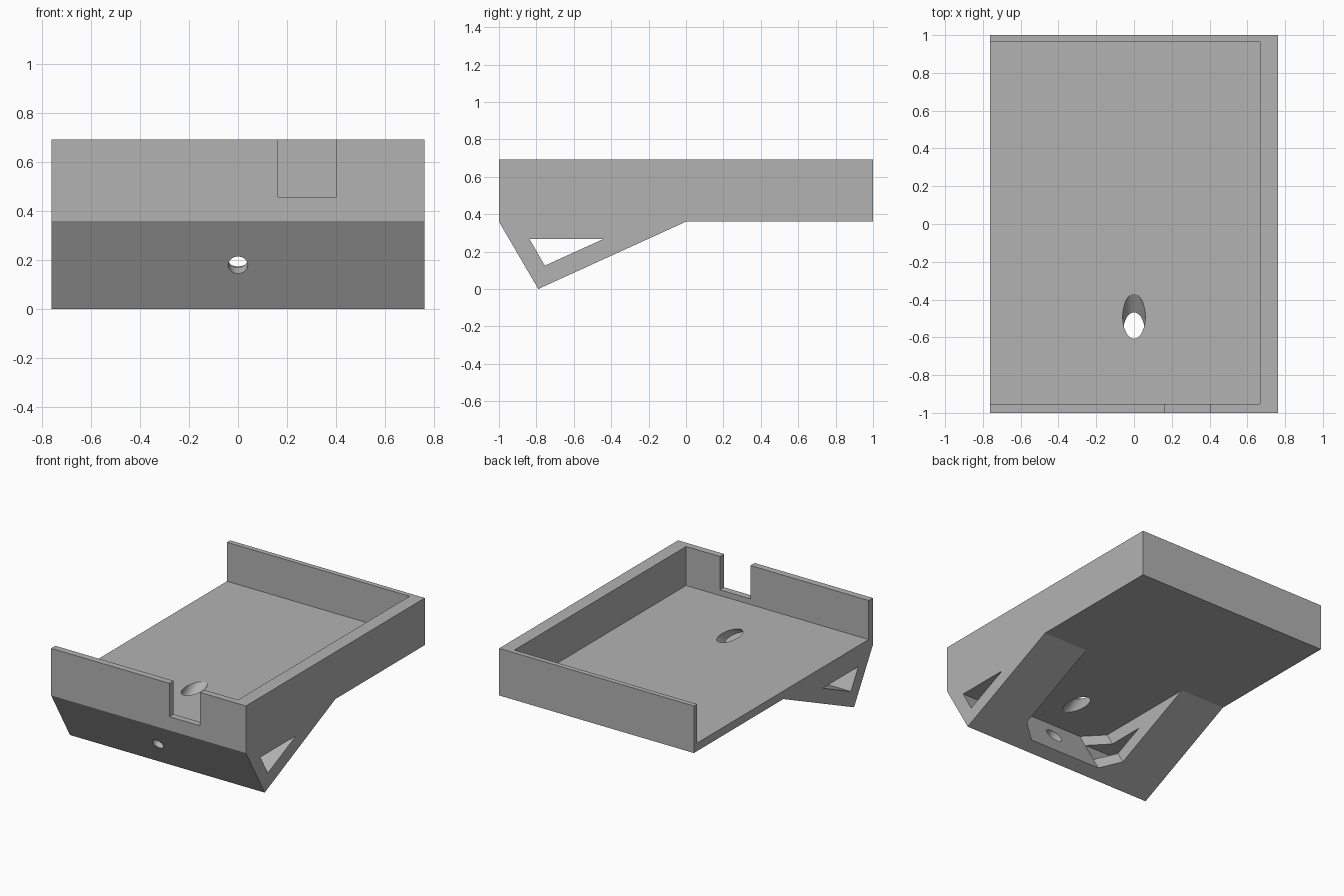
import bpy
import bmesh
import math
from mathutils import Vector

if "Cube" in bpy.data.objects:
    bpy.data.objects.remove(bpy.data.objects["Cube"], do_unlink=True)

grey = bpy.data.materials.new("plain grey")
grey.use_nodes = True
grey.diffuse_color = (0.448, 0.448, 0.448, 1)
grey.node_tree.nodes["Principled BSDF"].inputs["Base Color"].default_value = grey.diffuse_color

HALF_W = 0.762
TRAY_Z = 0.36      # underside of the tray
TOP_Z = 0.693
FLOOR_Z = 0.417
APEX_Y = -0.79
LEAN = (1 + APEX_Y) / TRAY_Z   # y travelled per unit of descent on the slanted front


def prism(name, points, sweep):
    """Solid made by sweeping a flat outline along a vector."""
    bm = bmesh.new()
    base = [bm.verts.new(p) for p in points]
    end = [bm.verts.new(Vector(p) + Vector(sweep)) for p in points]
    bm.faces.new(base)
    bm.faces.new(end[::-1])
    for i in range(len(base)):
        j = (i + 1) % len(base)
        bm.faces.new((base[j], base[i], end[i], end[j]))
    bmesh.ops.recalc_face_normals(bm, faces=bm.faces)
    mesh = bpy.data.meshes.new(name)
    bm.to_mesh(mesh)
    bm.free()
    mesh.materials.append(grey)
    obj = bpy.data.objects.new(name, mesh)
    bpy.context.collection.objects.link(obj)
    return obj


def side_prism(name, outline, half):
    return prism(name, [(-half, y, z) for y, z in outline], (2 * half, 0, 0))


def box(name, low, high):
    (x0, y0, z0), (x1, y1, z1) = low, high
    return prism(name, [(x0, y0, z0), (x1, y0, z0), (x1, y1, z0), (x0, y1, z0)],
                 (0, 0, z1 - z0))


def rod(name, start, direction, radius, length, sides=48):
    """Round cutter running from a start point along a direction."""
    turn = direction.to_track_quat('Z', 'Y')
    ring = [start + turn @ Vector((radius * math.cos(a), radius * math.sin(a), 0))
            for a in (math.tau * i / sides for i in range(sides))]
    return prism(name, ring, direction * length)


def carve(obj, cutters):
    bpy.ops.object.select_all(action='DESELECT')
    obj.select_set(True)
    bpy.context.view_layer.objects.active = obj
    for cutter in cutters:
        cutter.hide_render = True
        mod = obj.modifiers.new("cut", 'BOOLEAN')
        mod.operation = 'DIFFERENCE'
        mod.solver = 'EXACT'
        mod.object = cutter
        bpy.ops.object.modifier_apply(modifier=mod.name)
        bpy.data.objects.remove(cutter, do_unlink=True)
    bpy.ops.object.shade_smooth_by_angle(angle=math.radians(25))


# Screw axis, square to the slanted front
inward = Vector((0, TRAY_Z, 1 + APEX_Y)).normalized()
screw = Vector((0, APEX_Y - 0.18 * LEAN, 0.18))

# Tray with one open end, a notched front wall and an access hole in the floor
tray = box("tray", (-HALF_W, -1, TRAY_Z), (HALF_W, 1, TOP_Z))
carve(tray, [
    box("tray_cavity", (-1, -0.953, FLOOR_Z), (0.667, 0.965, 1)),
    box("notch", (0.163, -1.1, 0.457), (0.402, -0.9, 1)),
    rod("access_hole", screw + inward * 0.2, inward, 0.06, 0.6),
])

# Wedge bracket under the tray
bracket = side_prism("wedge_bracket", [(-1, TRAY_Z), (APEX_Y, 0), (0, TRAY_Z)], HALF_W)

# Pocket with chamfered corners, swept parallel to the slanted front
high, low = 0.5, -0.3
front = -0.893 + (TRAY_Z - high) * LEAN
half_plan = [(0.41, 2), (0.41, front + 0.13), (0.285, front)]
plan = half_plan + [(-x, y) for x, y in reversed(half_plan)]
pocket = prism("pocket", [(x, y, high) for x, y in plan],
               (0, (high - low) * LEAN, low - high))

carve(bracket, [
    pocket,
    side_prism("side_window", [(-0.837, 0.268), (-0.44, 0.268), (-0.755, 0.125)], 1),
    rod("screw_hole", screw - inward * 0.1, inward, 0.04, 0.4),
    rod("counterbore", screw + inward * 0.05, inward, 0.06, 0.2),
])
